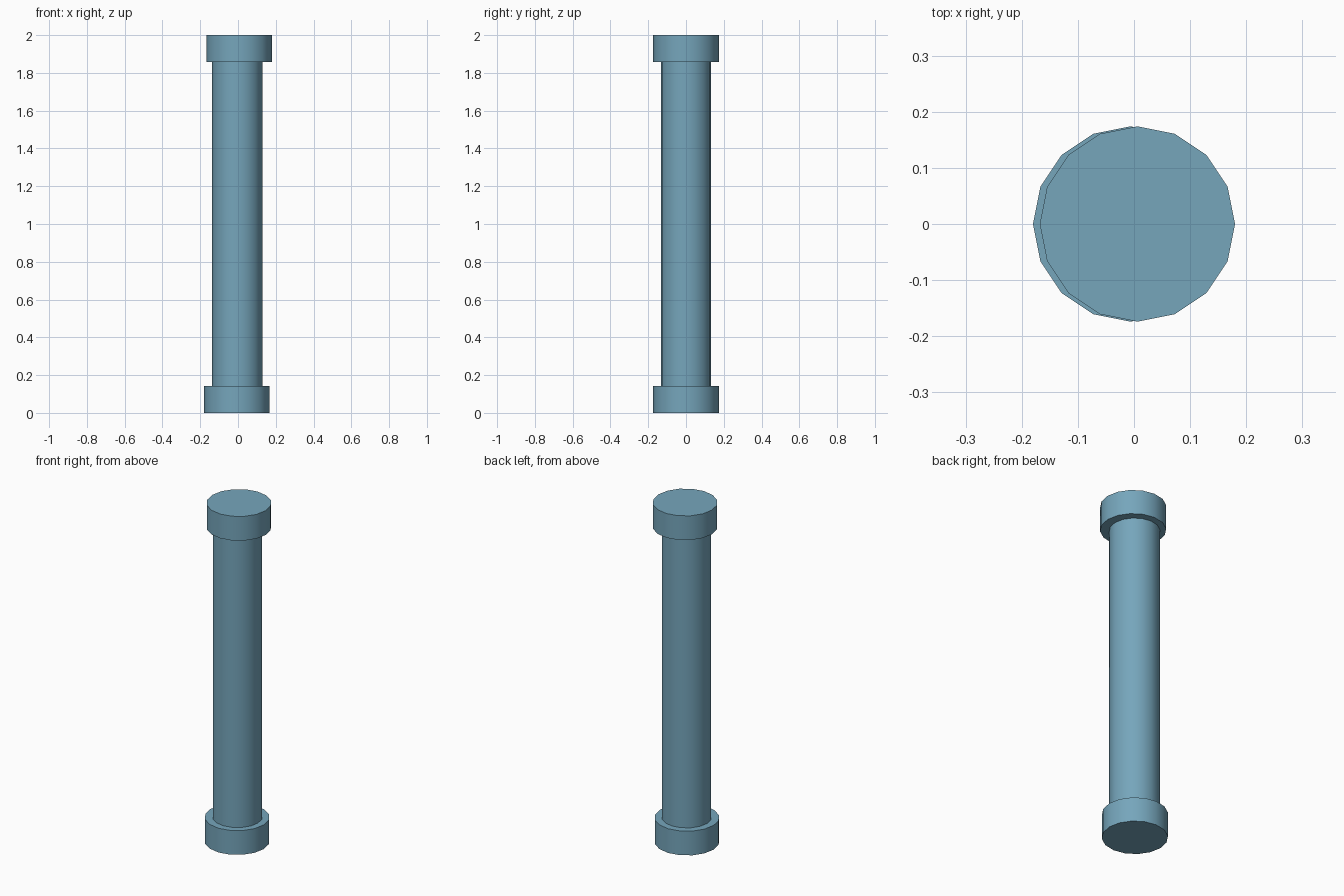
import bpy
import math

if "Cube" in bpy.data.objects:
    bpy.data.objects.remove(bpy.data.objects["Cube"])

SIDES = 16
CAP_R, CAP_H = 0.174, 0.143
SHAFT_R = 0.1335
HEIGHT = 2.0

# Blue-grey paint for the whole column
paint = bpy.data.materials.new("blue_grey")
paint.diffuse_color = (0.18, 0.38, 0.50, 1)
paint.use_nodes = True
paint.node_tree.nodes["Principled BSDF"].inputs["Base Color"].default_value = paint.diffuse_color


def cylinder(name, radius, z0, z1, x):
    """Upright 16-sided cylinder with a vertex on the +x axis."""
    bpy.ops.mesh.primitive_cylinder_add(
        vertices=SIDES, radius=radius, depth=z1 - z0,
        location=(x, 0, (z0 + z1) / 2), rotation=(0, 0, math.pi / 2))
    ob = bpy.context.object
    ob.name = name
    bpy.ops.object.transform_apply(location=False, rotation=True, scale=False)
    bpy.ops.object.shade_smooth_by_angle(angle=math.radians(40))
    ob.data.materials.append(paint)
    return ob


# Base collar and shaft share an axis; the top collar sits slightly off it
cylinder("bottom_collar", CAP_R, 0, CAP_H, -0.006)
cylinder("shaft", SHAFT_R, CAP_H - 0.01, HEIGHT - CAP_H + 0.01, -0.004)
cylinder("top_collar", CAP_R, HEIGHT - CAP_H, HEIGHT, 0.006)
